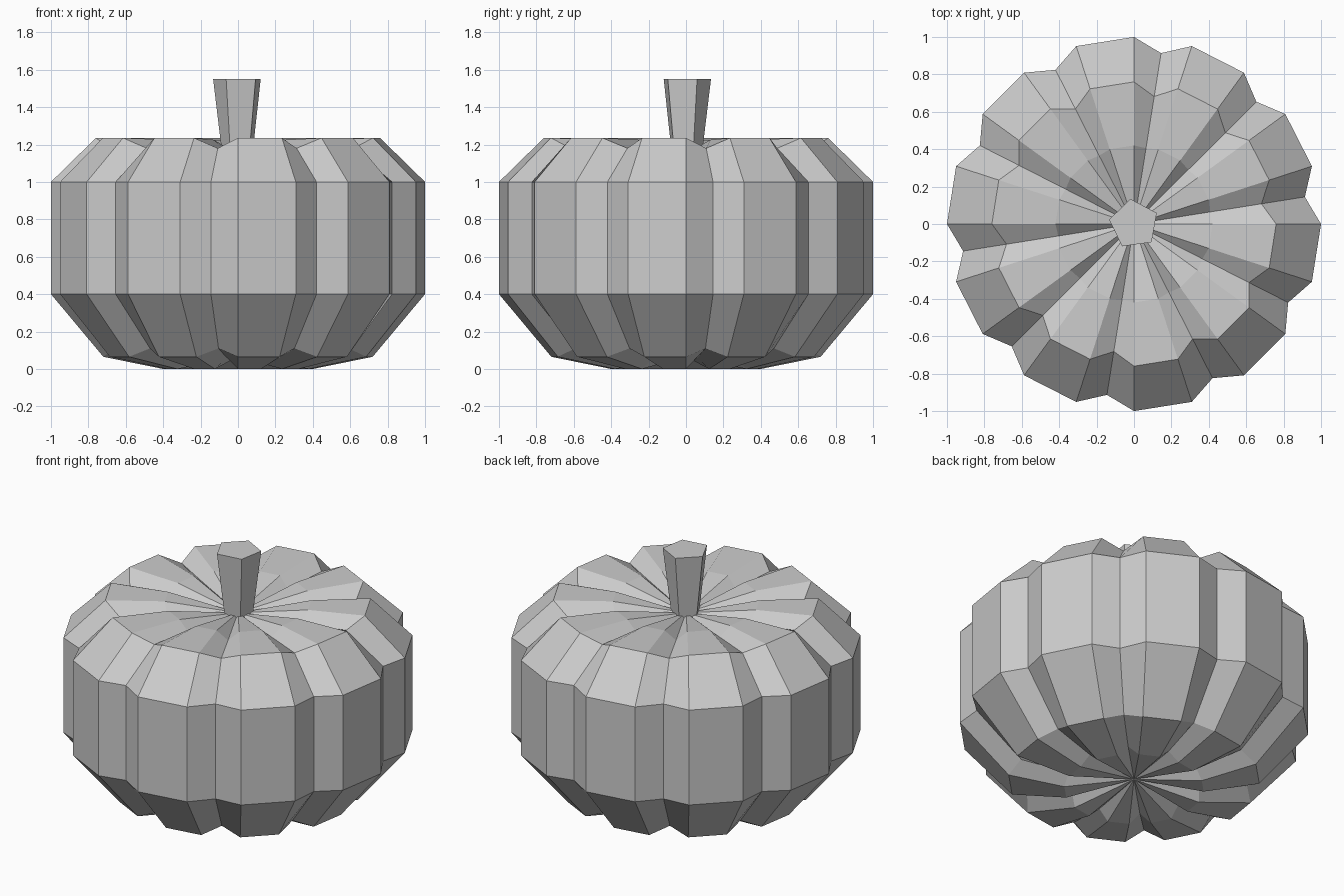
import bpy
from math import sin, cos, radians

if "Cube" in bpy.data.objects:
    bpy.data.objects.remove(bpy.data.objects["Cube"])


def make_object(name, verts, faces):
    mesh = bpy.data.meshes.new(name)
    mesh.from_pydata(verts, [], faces)
    mesh.update()
    obj = bpy.data.objects.new(name, mesh)
    bpy.context.collection.objects.link(obj)
    return obj


def polar(r, deg, z):
    return (r * cos(radians(deg)), r * sin(radians(deg)), z)


# Pumpkin body: rib and groove profiles, bottom to top, as (radius, z)
rib = [(0.40, 0.0), (0.72, 0.065), (1.0, 0.40), (1.0, 1.0), (0.76, 1.235), (0.42, 1.225)]
groove = [(0.385, 0.06), (0.665, 0.11), (0.925, 0.40), (0.925, 1.0), (0.69, 1.18), (0.41, 1.165)]

# Each of the ten lobes has a groove line followed by two rib lines
columns = []
for k in range(10):
    columns += [(groove, 36 * k + 9), (rib, 36 * k + 18), (rib, 36 * k + 36)]
n = len(columns)

verts = [polar(p[i][0], a, p[i][1]) for i in range(len(rib)) for p, a in columns]
faces = [(i * n + j, i * n + (j + 1) % n, (i + 1) * n + (j + 1) % n, (i + 1) * n + j)
         for i in range(len(rib) - 1) for j in range(n)]

# Sunken poles at the bottom and top
bottom, top = len(verts), len(verts) + 1
verts += [(0, 0, 0.065), (0, 0, 1.15)]
last = (len(rib) - 1) * n
for j in range(n):
    k = (j + 1) % n
    faces += [(bottom, k, j), (top, last + j, last + k)]
make_object("pumpkin_body", verts, faces)

# Five-sided stem, flaring upward
angles = [26 + 72 * k for k in range(5)]
verts = [polar(r, a, z) for r, z in ((0.085, 1.14), (0.135, 1.55)) for a in angles]
faces = [(j, (j + 1) % 5, 5 + (j + 1) % 5, 5 + j) for j in range(5)]
faces += [(4, 3, 2, 1, 0), (5, 6, 7, 8, 9)]
make_object("stem", verts, faces)
